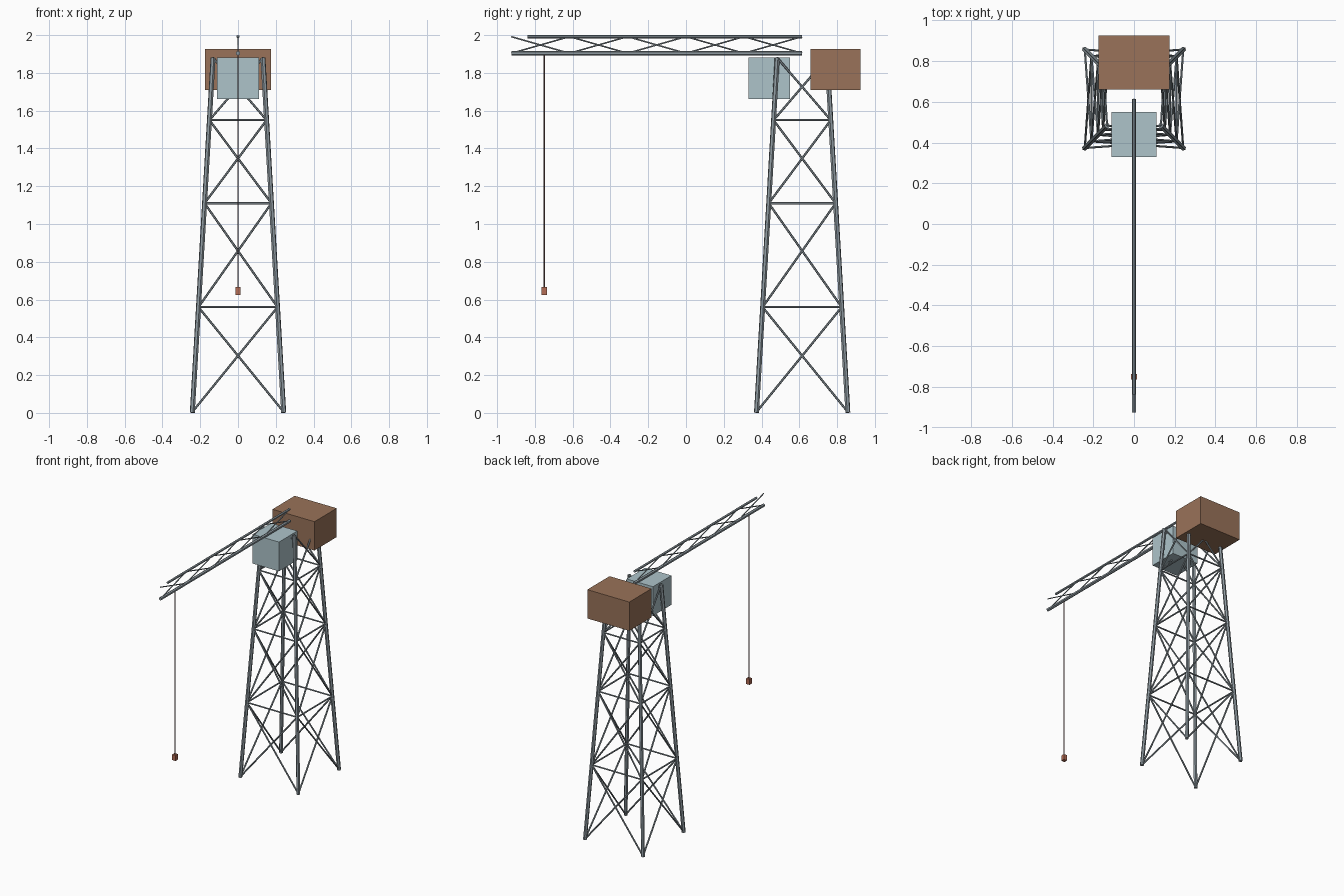
import bpy, bmesh
from mathutils import Vector, Matrix

if "Cube" in bpy.data.objects:
    bpy.data.objects.remove(bpy.data.objects["Cube"])


def material(name, rgb):
    m = bpy.data.materials.new(name)
    m.diffuse_color = (*rgb, 1)
    m.use_nodes = True
    m.node_tree.nodes["Principled BSDF"].inputs["Base Color"].default_value = m.diffuse_color
    return m


STEEL = material("steel", (0.27, 0.32, 0.35))
GLASS = material("cab_paint", (0.42, 0.55, 0.59))
BROWN = material("counterweight_brown", (0.32, 0.17, 0.10))
RED = material("hook_red", (0.45, 0.15, 0.09))
ROPE = material("rope_brown", (0.20, 0.11, 0.10))


def finish(bm, name, mat):
    me = bpy.data.meshes.new(name)
    bm.to_mesh(me)
    bm.free()
    ob = bpy.data.objects.new(name, me)
    me.materials.append(mat)
    bpy.context.collection.objects.link(ob)
    return ob


def tubes(name, segments, r, mat=STEEL, sides=6):
    """One object made of straight bars, each given by its end points."""
    bm = bmesh.new()
    for a, b in segments:
        a, b = Vector(a), Vector(b)
        d = b - a
        rot = d.to_track_quat('Z', 'Y').to_matrix().to_4x4()
        bmesh.ops.create_cone(bm, cap_ends=True, segments=sides, radius1=r, radius2=r,
                              depth=d.length, matrix=Matrix.Translation((a + b) / 2) @ rot)
    return finish(bm, name, mat)


def box(name, lo, hi, mat):
    lo, hi = Vector(lo), Vector(hi)
    bm = bmesh.new()
    bmesh.ops.create_cube(bm, size=1, matrix=Matrix.Translation((lo + hi) / 2)
                          @ Matrix.Diagonal((*(hi - lo), 1)))
    return finish(bm, name, mat)


# Tapered lattice tower
CY, TOP = 0.615, 1.88
CORNERS = [(-1, -1), (1, -1), (1, 1), (-1, 1)]
LEVELS = [0.005, 0.56, 1.11, 1.55, TOP]


def corner(i, z):
    h = 0.242 - 0.11 * z / TOP
    sx, sy = CORNERS[i % 4]
    return (sx * h, CY + sy * h, z)


tubes("tower_legs", [(corner(i, 0.001), corner(i, TOP)) for i in range(4)], 0.0135)
tubes("tower_rungs", [(corner(i, z), corner(i + 1, z))
                      for z in LEVELS[1:4] for i in range(4)], 0.006)
tubes("tower_cross_braces", [(corner(i + k, z0), corner(i + 1 - k, z1))
                             for z0, z1 in zip(LEVELS, LEVELS[1:])
                             for i in range(4) for k in (0, 1)], 0.006)

# Flat lattice jib
Y0, Y1, ZB, ZT = -0.925, 0.615, 1.904, 1.992
tubes("jib_lower_chord", [((0, Y0, ZB), (0, Y1, ZB))], 0.012)
tubes("jib_upper_chord", [((0, -0.838, ZT), (0, Y1, ZT))], 0.009)
bay = (Y1 - Y0) / 5
tubes("jib_lacing", [((0, Y0 + bay * (i + k), ZB), (0, Y0 + bay * (i + 1 - k), ZT))
                     for i in range(5) for k in (0, 1)], 0.004)

# Cab and counterweight
box("operator_cab", (-0.11, 0.33, 1.662), (0.11, 0.55, 1.882), GLASS)
box("counterweight", (-0.175, 0.66, 1.71), (0.175, 0.925, 1.927), BROWN)

# Hoist rope and hook block
tubes("hoist_rope", [((0, -0.75, 0.66), (0, -0.75, ZB))], 0.004, ROPE)
box("hook_block", (-0.014, -0.764, 0.625), (0.014, -0.736, 0.667), RED)
